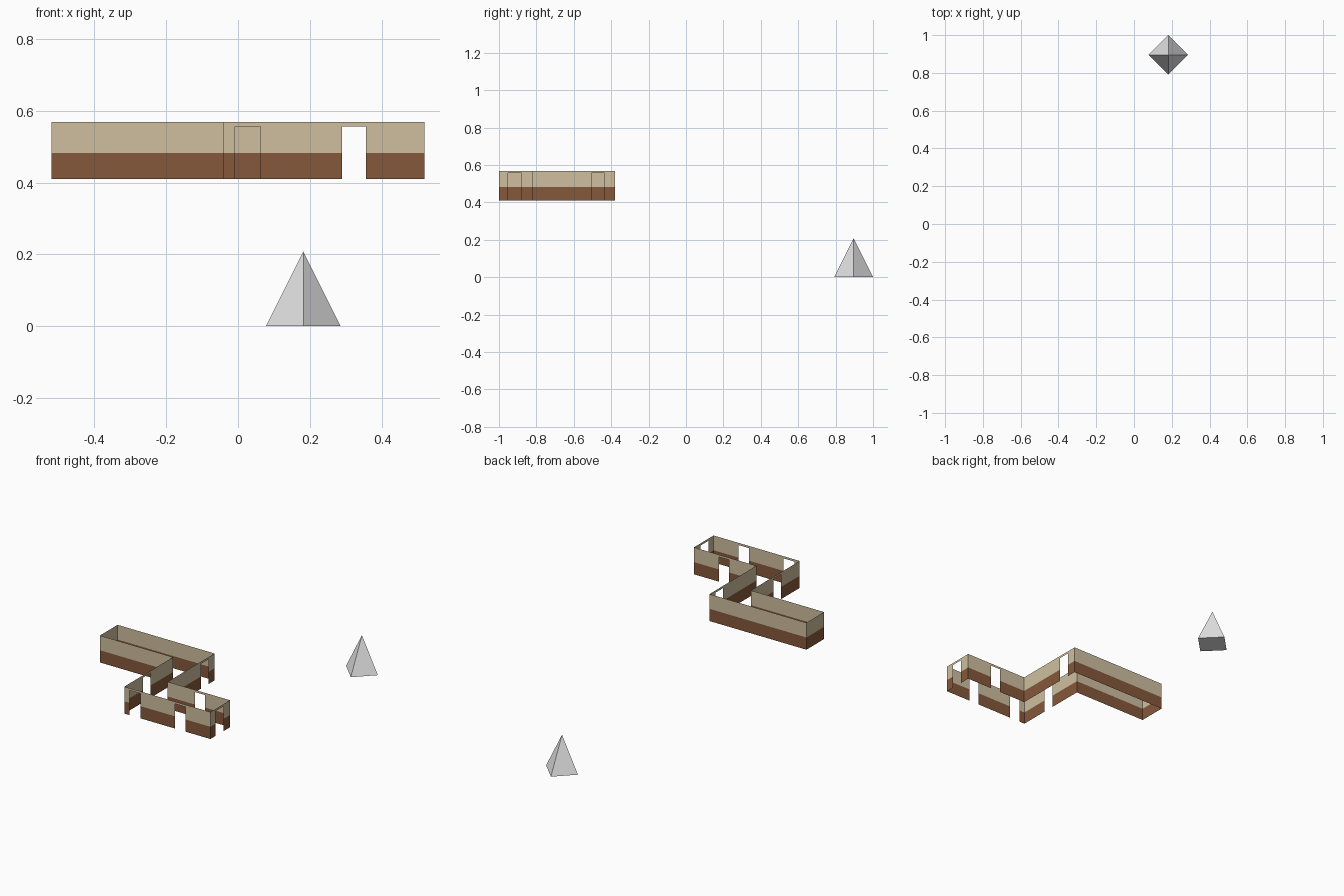
import bpy, bmesh
from mathutils import Vector

if "Cube" in bpy.data.objects:
    bpy.data.objects.remove(bpy.data.objects["Cube"])


def material(name, rgb):
    m = bpy.data.materials.new(name)
    m.diffuse_color = (*rgb, 1)
    m.use_nodes = True
    m.node_tree.nodes["Principled BSDF"].inputs["Base Color"].default_value = m.diffuse_color
    return m


TAN = material("tan_plaster", (0.62, 0.52, 0.35))
BROWN = material("brown_panelling", (0.24, 0.098, 0.044))
GREY = material("light_grey", (0.77, 0.77, 0.77))

# Wall heights: floor, top of panelling, door head, wall top
Z_FLOOR, Z_PANEL, Z_DOOR, Z_TOP = 0.41, 0.482, 0.556, 0.569

# Plan lines
X0, X1, X2, X3 = -0.52, -0.042, 0.113, 0.52
Y0, Y1, Y2, Y3 = -1.0, -0.817, -0.545, -0.38


def finish(name, bm, mats):
    me = bpy.data.meshes.new(name)
    bm.to_mesh(me)
    bm.free()
    for m in mats:
        me.materials.append(m)
    ob = bpy.data.objects.new(name, me)
    bpy.context.collection.objects.link(ob)
    return ob


def wall(name, p, q, door=()):
    """Thin wall sheet from p to q; door = (start, end) pairs of the running coordinate."""
    p, q = Vector(p), Vector(q)
    axis = 0 if abs(q.x - p.x) > abs(q.y - p.y) else 1
    stops = sorted({p[axis], q[axis], *[v for d in door for v in d]},
                   reverse=q[axis] < p[axis])
    levels = [Z_FLOOR, Z_PANEL, Z_DOOR, Z_TOP] if door else [Z_FLOOR, Z_PANEL, Z_TOP]
    bm = bmesh.new()

    def pt(s, z):
        c = [p.x, p.y, z]
        c[axis] = s
        return bm.verts.new(c)

    for a, b in zip(stops, stops[1:]):
        mid = (a + b) / 2
        opening = any(d[0] < mid < d[1] for d in door)
        for lo, hi in zip(levels, levels[1:]):
            if opening and hi <= Z_DOOR:
                continue
            f = bm.faces.new((pt(a, lo), pt(b, lo), pt(b, hi), pt(a, hi)))
            f.material_index = 1 if hi <= Z_PANEL else 0
    bmesh.ops.remove_doubles(bm, verts=bm.verts, dist=1e-5)
    return finish(name, bm, [TAN, BROWN])


# Front room
wall("front_room_front_wall", (X1, Y0), (X3, Y0), [(-0.008, 0.062), (0.29, 0.356)])
wall("front_room_right_wall", (X3, Y0), (X3, Y1), [(-0.951, -0.88)])
wall("front_room_back_wall", (X3, Y1), (X2, Y1), [(0.29, 0.356)])

# Passage between the rooms
wall("passage_left_wall", (X1, Y2), (X1, Y0), [(-0.825, -0.755)])
wall("passage_right_wall", (X2, Y1), (X2, Y3), [(-0.505, -0.436)])

# Back room
wall("back_room_back_wall", (X2, Y3), (X0, Y3))
wall("back_room_left_wall", (X0, Y3), (X0, Y2))
wall("back_room_front_wall", (X0, Y2), (X1, Y2))

# Four-sided pyramid marker
bpy.ops.mesh.primitive_cone_add(vertices=4, radius1=0.104, radius2=0, depth=0.208,
                                location=(0.182, 0.896, 0.104))
marker = bpy.context.object
marker.name = "pyramid_marker"
marker.data.materials.append(GREY)
